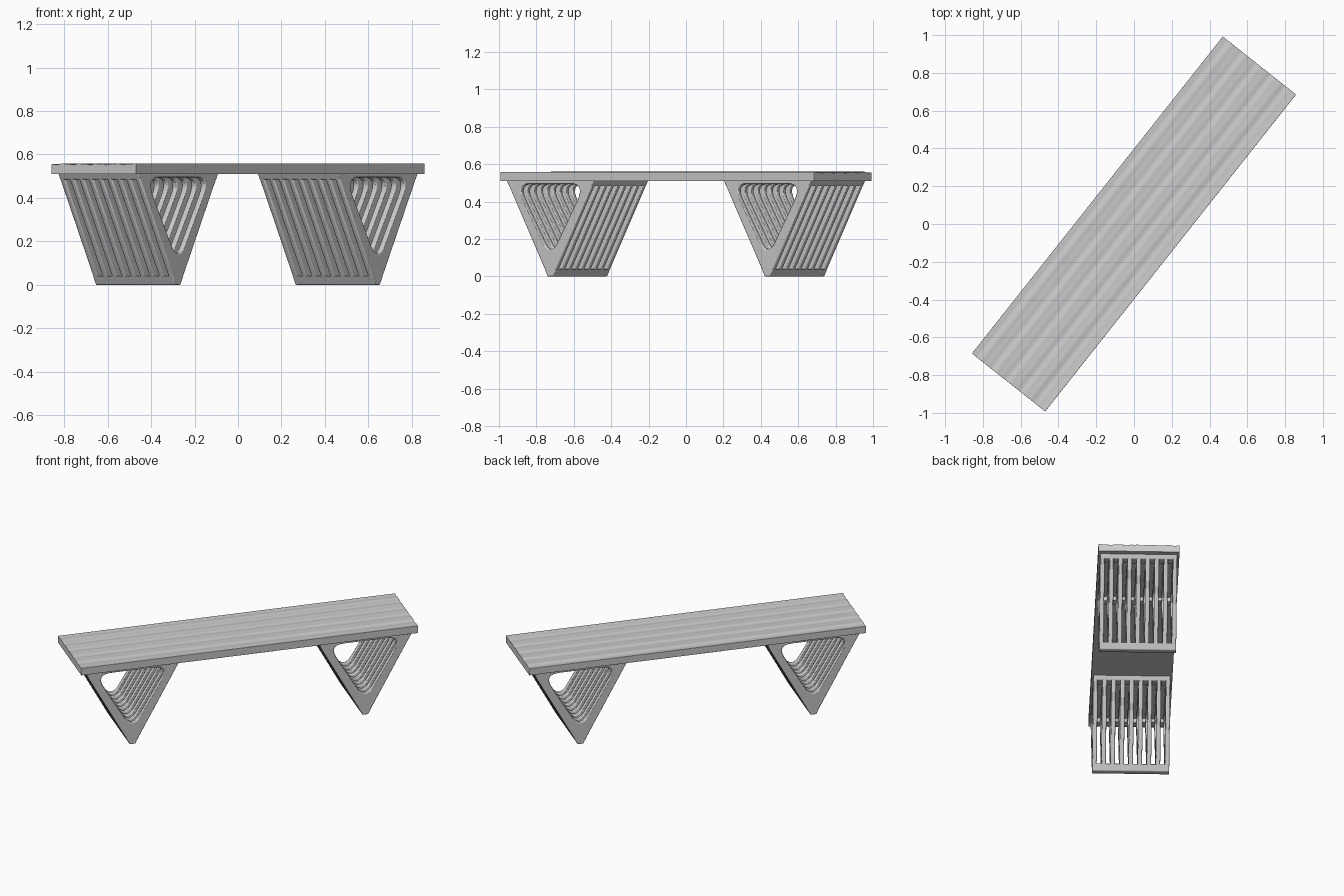
import bpy, bmesh, math
from mathutils import Matrix, Vector

if "Cube" in bpy.data.objects:
    bpy.data.objects.remove(bpy.data.objects["Cube"])

ANGLE = math.atan2(1.68, 1.33)      # the bench stands diagonally in plan
LENGTH, WIDTH = 2.14, 0.495
LEG_X, LEG_W = 0.74, 0.47           # leg apex position and leg width
SLATS, SLAT_T = 9, 0.028
TOP = 0.515                         # underside of seat, slightly overlapped


def prism(name, loops, depth, loc=(0, 0, 0), turn=0.0, bevel=0.006):
    """Fill closed x/z outlines (later ones are holes), extrude along y."""
    bm = bmesh.new()
    edges = []
    for loop in loops:
        vs = [bm.verts.new((x, -depth / 2, z)) for x, z in loop]
        edges += [bm.edges.new((vs[i - 1], vs[i])) for i in range(len(vs))]
    bmesh.ops.triangle_fill(bm, edges=edges, use_beauty=True, use_dissolve=False)
    out = bmesh.ops.extrude_face_region(bm, geom=bm.faces[:])
    moved = [g for g in out["geom"] if isinstance(g, bmesh.types.BMVert)]
    bmesh.ops.translate(bm, verts=moved, vec=(0, depth, 0))
    bmesh.ops.recalc_face_normals(bm, faces=bm.faces[:])
    mesh = bpy.data.meshes.new(name)
    bm.to_mesh(mesh)
    bm.free()
    ob = bpy.data.objects.new(name, mesh)
    bpy.context.collection.objects.link(ob)
    ob.matrix_world = (Matrix.Rotation(ANGLE, 4, 'Z') @ Matrix.Translation(loc)
                       @ Matrix.Rotation(turn, 4, 'Z'))
    bpy.ops.object.select_all(action='DESELECT')
    ob.select_set(True)
    bpy.context.view_layer.objects.active = ob
    bpy.ops.object.shade_smooth_by_angle(angle=math.radians(35))
    mod = ob.modifiers.new("soft_edges", 'BEVEL')
    mod.width, mod.segments = bevel, 2
    mod.limit_method, mod.angle_limit = 'ANGLE', math.radians(35)
    return ob


def rounded(points, cut, steps=8):
    """Round the corners of a polygon with short curves."""
    result = []
    pts = [Vector(p) for p in points]
    for i, p in enumerate(pts):
        a = p + (pts[i - 1] - p).normalized() * cut
        b = p + (pts[(i + 1) % len(pts)] - p).normalized() * cut
        for k in range(steps + 1):
            t = k / steps
            q = a * (1 - t) ** 2 + p * 2 * t * (1 - t) + b * t ** 2
            result.append((q.x, q.y))
    return result


# Seat: plank with shallow lengthwise grain on its upper face
h = WIDTH / 2
profile = [(-h, 0.51), (h, 0.51)]
for i in range(41):
    x = h - WIDTH * i / 40
    profile.append((x, 0.556 + 0.0022 * math.sin(x * 62) + 0.0015 * math.sin(x * 131 + 1)))
prism("seat", [profile], LENGTH, turn=-math.pi / 2, bevel=0.008)

# Legs: rows of triangular slats joined by bars at the foot and under the seat
outer = [(-0.018, 0), (0.018, 0), (0.30, TOP), (-0.30, TOP)]
hole = rounded([(0, 0.10), (0.235, 0.495), (-0.235, 0.495)], 0.105)
foot = [(-0.018, 0), (0.018, 0), (0.04, 0.04), (-0.04, 0.04)]
top_bar = [(0.225, 0.485), (0.2835, 0.485), (0.30, TOP), (0.225, TOP)]
pitch = (LEG_W - SLAT_T) / (SLATS - 1)

for side, sx in (("left", -1), ("right", 1)):
    x = sx * LEG_X
    slats = prism(f"{side}_leg_slats", [outer, hole], SLAT_T,
                  (x, -(LEG_W - SLAT_T) / 2, 0))
    row = slats.modifiers.new("row", 'ARRAY')
    row.count = SLATS
    row.use_relative_offset = False
    row.use_constant_offset = True
    row.constant_offset_displace = (0, pitch, 0)
    prism(f"{side}_leg_foot_bar", [foot], LEG_W, (x, 0, 0), bevel=0.004)
    for end, mx in (("outer", sx), ("inner", -sx)):
        bar = [(mx * px, pz) for px, pz in top_bar]
        prism(f"{side}_leg_{end}_top_bar", [bar], LEG_W, (x, 0, 0), bevel=0.004)
